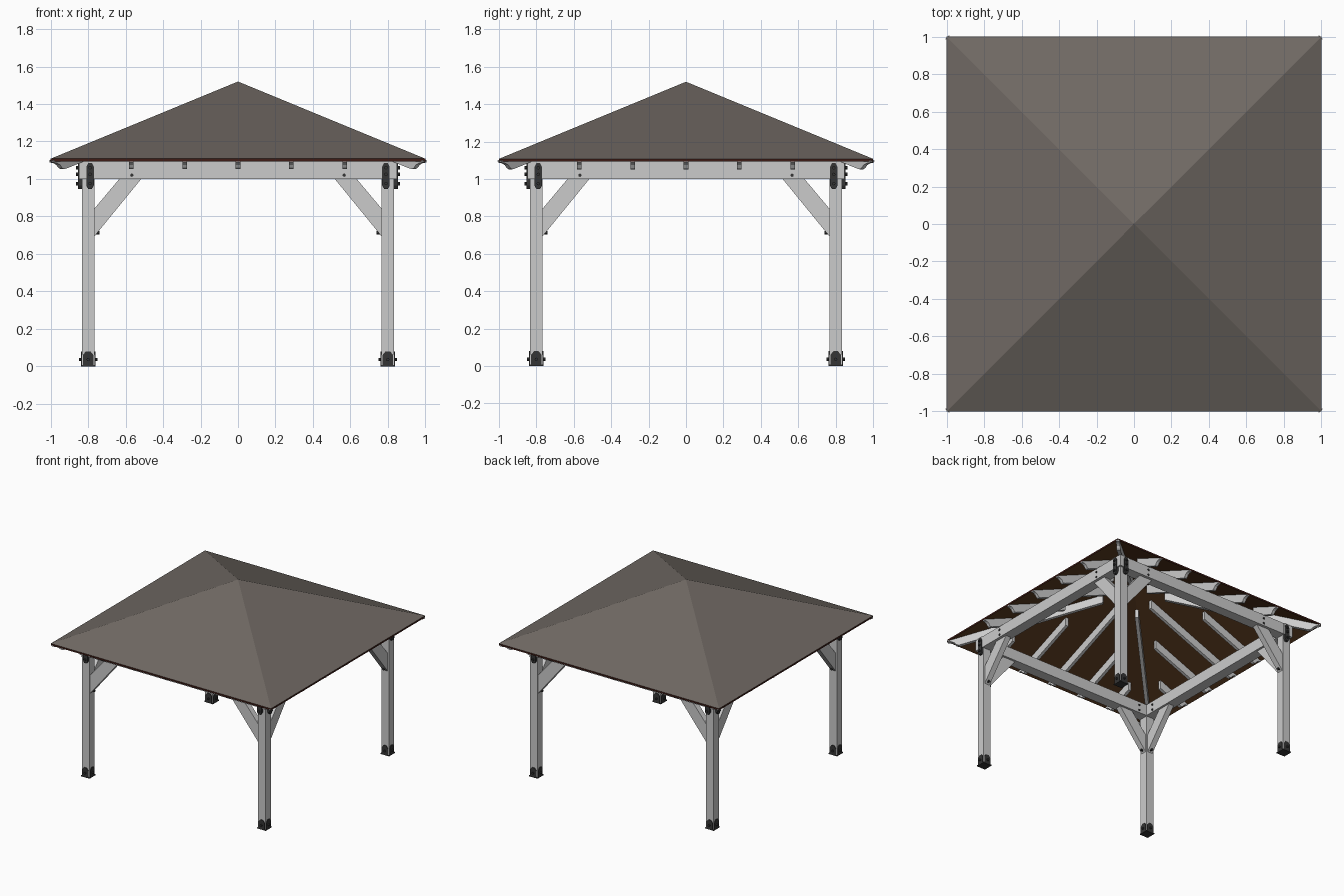
import bpy, bmesh
from math import pi, sqrt, cos, sin
from mathutils import Matrix

if "Cube" in bpy.data.objects:
    bpy.data.objects.remove(bpy.data.objects["Cube"])

def material(name, rgb):
    m = bpy.data.materials.new(name)
    m.diffuse_color = (*rgb, 1)
    m.use_nodes = True
    m.node_tree.nodes["Principled BSDF"].inputs["Base Color"].default_value = m.diffuse_color
    return m

SHINGLE = material("shingle", (0.16, 0.14, 0.125))
BOARD = material("brown_board", (0.11, 0.045, 0.015))
EDGE = material("dark_edge", (0.05, 0.012, 0.008))
METAL = material("dark_metal", (0.035, 0.035, 0.035))
SIDES = ["front", "right", "back", "left"]

def prism(bm, pts, t0, t1, axis='y'):
    """Extrude a profile of (u, z) points along the x or y axis."""
    def rows(t):
        return [bm.verts.new((u, t, z) if axis == 'y' else (t, u, z)) for u, z in pts]
    a, b = rows(t0), rows(t1)
    bm.faces.new(a)
    bm.faces.new(b[::-1])
    for i in range(len(pts)):
        j = (i + 1) % len(pts)
        bm.faces.new((a[i], b[i], b[j], a[j]))

def box(bm, x0, x1, y0, y1, z0, z1):
    prism(bm, [(x0, z0), (x1, z0), (x1, z1), (x0, z1)], y0, y1)

def bolt(bm, u, z, t0, t1, axis='y', r=0.009):
    prism(bm, [(u + r * cos(i * pi / 4), z + r * sin(i * pi / 4)) for i in range(8)], t0, t1, axis)

def finish(bm, name, mat=None, spin=0, four=True):
    """Make the object, repeated by quarter turns around the centre."""
    bmesh.ops.recalc_face_normals(bm, faces=bm.faces)
    mesh = bpy.data.meshes.new(name)
    bm.to_mesh(mesh)
    bm.free()
    if mat:
        mesh.materials.append(mat)
    for k in range(4 if four else 1):
        ob = bpy.data.objects.new(f"{SIDES[k]}_{name}" if four else name, mesh)
        ob.matrix_world = Matrix.Rotation(k * pi / 2 + spin, 4, 'Z')
        bpy.context.collection.objects.link(ob)
    return mesh

# posts
bm = bmesh.new()
box(bm, -0.834, -0.766, -0.834, -0.766, 0.004, 1.0)
finish(bm, "post")

# post shoes: base plate, four pointed tabs and their bolts
bm = bmesh.new()
box(bm, -0.839, -0.761, -0.839, -0.761, 0, 0.008)
tab = [(-0.828, 0), (-0.772, 0), (-0.772, 0.06), (-0.788, 0.08), (-0.812, 0.08), (-0.828, 0.06)]
for axis in 'xy':
    for s in (-1, 1):
        prism(bm, tab, -0.8 + s * 0.032, -0.8 + s * 0.039, axis)
        bolt(bm, -0.8, 0.036, -0.8 + s * 0.035, -0.8 + s * 0.049, axis)
finish(bm, "post_shoe", METAL)

# beams
bm = bmesh.new()
box(bm, -0.848, 0.848, -0.845, -0.76, 1.0, 1.093)
finish(bm, "beam")

# diagonal braces
bm = bmesh.new()
for s in (-1, 1):
    prism(bm, [(s * u, z) for u, z in
               [(0.768, 0.692), (0.768, 0.84), (0.632, 1.002), (0.515, 1.002)]], -0.823, -0.777)
finish(bm, "braces")

# outer strap plates joining beam to post, with bolts
bm = bmesh.new()
for s in (-1, 1):
    c = s * 0.79
    prism(bm, [(c + u, z) for u, z in
               [(-0.02, 0.965), (-0.01, 0.947), (0.01, 0.947), (0.02, 0.965),
                (0.02, 1.065), (0.01, 1.085), (-0.01, 1.085), (-0.02, 1.065)]], -0.853, -0.832)
    for z in (0.975, 1.025, 1.06):
        bolt(bm, c, z, -0.864, -0.85)
finish(bm, "strap_plates", METAL)

# bolts through beams and braces
bm = bmesh.new()
for s in (-1, 1):
    for z in (1.02, 1.063):
        bolt(bm, s * 0.567, z, -0.85, -0.84)
        bolt(bm, s * 0.69, z, -0.765, -0.754)
    bolt(bm, -0.8, 0.712, s * 0.74, s * 0.76, 'x')
finish(bm, "brace_bolts", METAL)

# rafters with a curved tail
def top(d):
    return 1.097 + (1 - d) * 0.41

def rafter_profile(inner, scale=1):
    p = [(inner, top(inner)), (0.998, top(0.998)), (0.995, 1.088), (0.975, 1.084), (0.96, 1.075),
         (0.95, 1.06), (0.938, 1.052), (0.925, top(0.925) - 0.072), (inner, top(inner) - 0.072)]
    return [(-d * scale, z) for d, z in p]

bm = bmesh.new()
for x in (-0.57, -0.285, 0, 0.285, 0.57):
    prism(bm, rafter_profile(abs(x) + 0.16), x - 0.0125, x + 0.0125, 'x')
finish(bm, "rafters")

bm = bmesh.new()
prism(bm, rafter_profile(0.165, sqrt(2)), -0.014, 0.014, 'x')
finish(bm, "hip_rafter", spin=-pi / 4)

# pyramid roof: shingles above, boards below, dark rim
bm = bmesh.new()
corners = [(-1, -1), (1, -1), (1, 1), (-1, 1)]
up = [bm.verts.new((x, y, 1.108)) for x, y in corners]
low = [bm.verts.new((x, y, 1.094)) for x, y in corners]
peak, under = bm.verts.new((0, 0, 1.52)), bm.verts.new((0, 0, 1.504))
for i in range(4):
    j = (i + 1) % 4
    bm.faces.new((up[i], up[j], peak)).material_index = 0
    bm.faces.new((low[j], low[i], under)).material_index = 1
    bm.faces.new((low[i], low[j], up[j], up[i])).material_index = 2
roof = finish(bm, "roof", SHINGLE, four=False)
roof.materials.append(BOARD)
roof.materials.append(EDGE)
